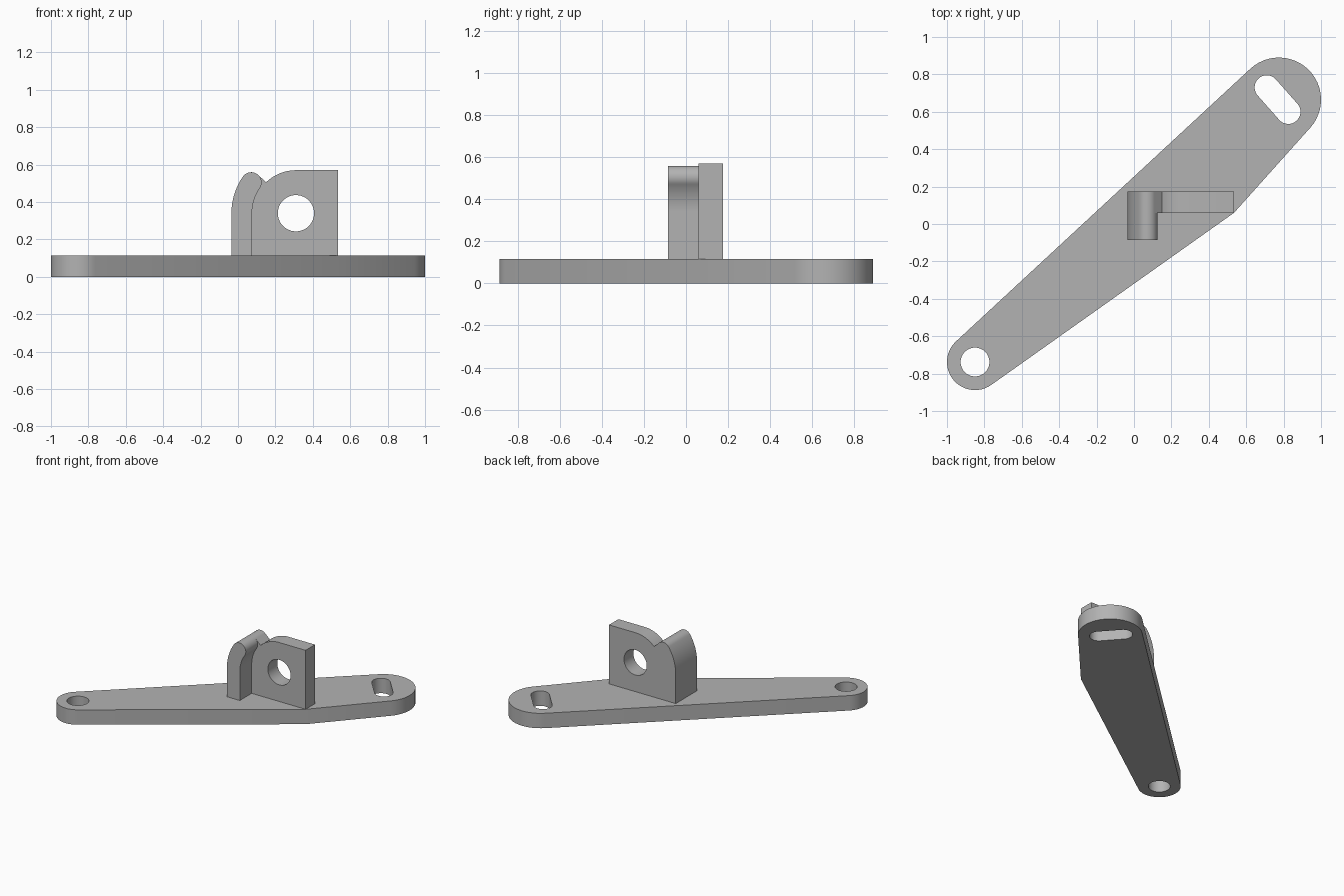
import bpy, bmesh
from math import acos, atan2, cos, sin, pi, radians, hypot
from mathutils import Matrix

cube = bpy.data.objects.get("Cube")
if cube:
    bpy.data.objects.remove(cube, do_unlink=True)

grey = bpy.data.materials.new("plain grey")
grey.use_nodes = True
colour = (0.45, 0.45, 0.45, 1)
grey.diffuse_color = colour
grey.node_tree.nodes["Principled BSDF"].inputs["Base Color"].default_value = colour


def arc(cx, cy, r, a, b, n=24):
    return [(cx + r * cos(a + (b - a) * i / n), cy + r * sin(a + (b - a) * i / n))
            for i in range(n + 1)]


def circle(cx, cy, r, n=48):
    return arc(cx, cy, r, 0, 2 * pi, n)[:-1]


def hull(discs):
    """Outline of a band stretched counter-clockwise round discs (x, y, radius)."""
    normals = []
    for (x, y, r), (u, v, s) in zip(discs, discs[1:] + discs[:1]):
        normals.append(atan2(v - y, u - x) - acos((r - s) / hypot(u - x, v - y)))
    points = []
    for i, (x, y, r) in enumerate(discs):
        start = normals[i - 1]
        sweep = (normals[i] - start) % (2 * pi)
        points += arc(x, y, r, start, start + sweep) if r else [(x, y)]
    return points


def extrude(name, loops, depth, matrix):
    """Fill an outline with its holes, then give it thickness."""
    bm = bmesh.new()
    for loop in loops:
        verts = [bm.verts.new((x, y, 0)) for x, y in loop]
        for a, b in zip(verts, verts[1:] + verts[:1]):
            bm.edges.new((a, b))
    bmesh.ops.triangle_fill(bm, use_beauty=True, edges=bm.edges[:], normal=(0, 0, 1))
    out = bmesh.ops.extrude_face_region(bm, geom=bm.faces[:], use_keep_orig=True)
    top = [g for g in out["geom"] if isinstance(g, bmesh.types.BMVert)]
    bmesh.ops.translate(bm, verts=top, vec=(0, 0, depth))
    bmesh.ops.transform(bm, matrix=matrix, verts=bm.verts[:])
    bmesh.ops.recalc_face_normals(bm, faces=bm.faces[:])
    mesh = bpy.data.meshes.new(name)
    bm.to_mesh(mesh)
    bm.free()
    mesh.materials.append(grey)
    obj = bpy.data.objects.new(name, mesh)
    bpy.context.collection.objects.link(obj)
    bpy.ops.object.select_all(action="DESELECT")
    obj.select_set(True)
    bpy.context.view_layer.objects.active = obj
    bpy.ops.object.shade_smooth_by_angle(angle=radians(25))
    return obj


def upright(y):
    """Stand a profile up in the xz plane, thickness running forward from y."""
    return Matrix.Translation((0, y, 0)) @ Matrix.Rotation(pi / 2, 4, "X")


# Base arm with a round hole and a slot
thick = 0.115
right, mid, back, front = 0.535, 0.06, 0.175, -0.085
arm = hull([(right, mid, 0), (0.775, 0.665, 0.225), (-0.85, -0.738, 0.15)])
slot = hull([(0.71, 0.73, 0.065), (0.825, 0.6, 0.065)])
extrude("base_arm", [arm, circle(-0.85, -0.738, 0.077), slot], thick, Matrix())

# Shared curves of the upright bracket, all centred on the pivot hole
px, pz = 0.31, 0.34
inner, outer = 0.235, 0.345
tip = radians(145.5)
rm, rc = (inner + outer) / 2, (outer - inner) / 2
cap = (px + rm * cos(tip), pz + rm * sin(tip), rc)
finger_back = [(px - outer, thick)] + arc(px, pz, outer, pi, tip)

# Back plate: finger outline running into the rounded lug
lug = (finger_back + arc(*cap, tip, pi / 4)[1:]
       + arc(px, pz, 0.23, radians(134), pi / 2)
       + [(right, pz + 0.23), (right, thick)])
extrude("bracket_plate", [lug, circle(px, pz, 0.097)], back - mid, upright(back))

# Curved finger standing forward of the plate
finger = (finger_back + arc(*cap, tip, tip - pi)[1:]
          + arc(px, pz, inner, tip, pi)[1:] + [(px - inner, thick)])
extrude("curved_finger", [finger], mid - front, upright(mid))
